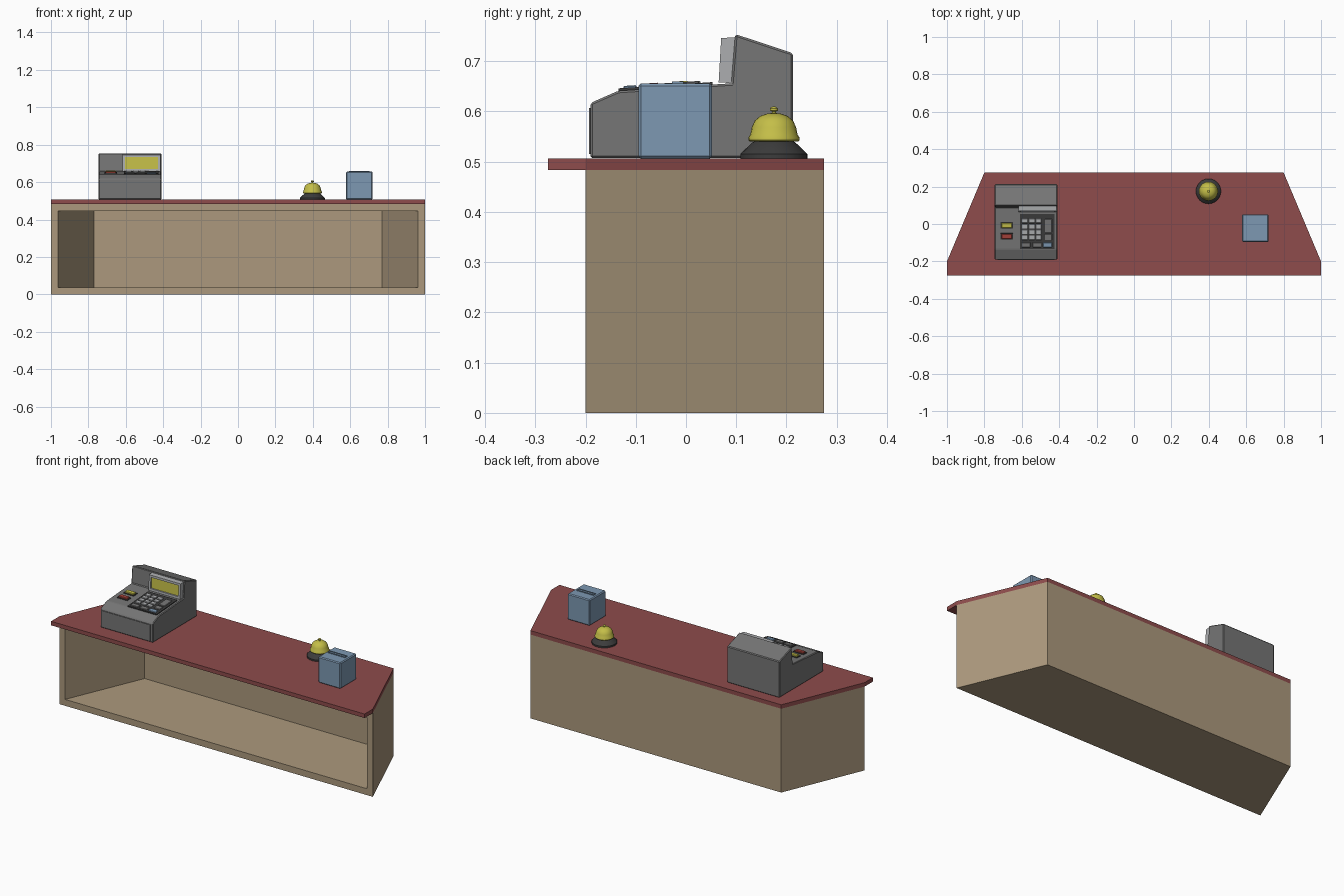
import bpy, bmesh, math
from mathutils import Matrix, Vector

if "Cube" in bpy.data.objects:
    bpy.data.objects.remove(bpy.data.objects["Cube"])


def material(name, r, g, b):
    """Flat material from display colour values, stored as linear."""
    col = [((v / 255 + 0.055) / 1.055) ** 2.4 for v in (r, g, b)] + [1]
    m = bpy.data.materials.new(name)
    m.use_nodes = True
    m.diffuse_color = col
    m.node_tree.nodes["Principled BSDF"].inputs["Base Color"].default_value = col
    return m


WOOD = material("tan wood", 172, 153, 125)
RED = material("dark red", 142, 76, 76)
GREY = material("register grey", 118, 118, 118)
DARK = material("charcoal", 60, 60, 60)
LIGHT = material("light grey", 172, 174, 176)
BLUE = material("dusty blue", 125, 152, 178)
YELLOW = material("yellow", 196, 190, 72)
BUTTON = material("button red", 165, 66, 58)


def finish(bm, name, *mats, smooth=False):
    bmesh.ops.recalc_face_normals(bm, faces=bm.faces)
    mesh = bpy.data.meshes.new(name)
    bm.to_mesh(mesh)
    bm.free()
    obj = bpy.data.objects.new(name, mesh)
    bpy.context.collection.objects.link(obj)
    for m in mats:
        mesh.materials.append(m)
    if smooth:
        bpy.ops.object.select_all(action='DESELECT')
        obj.select_set(True)
        bpy.context.view_layer.objects.active = obj
        bpy.ops.object.shade_smooth_by_angle(angle=math.radians(40))
    return obj


def prism(points, direction):
    """Extrude a closed outline of 3D points along a direction."""
    bm = bmesh.new()
    face = bm.faces.new([bm.verts.new(p) for p in points])
    out = bmesh.ops.extrude_face_region(bm, geom=[face])["geom"]
    bmesh.ops.translate(bm, vec=direction,
                        verts=[v for v in out if isinstance(v, bmesh.types.BMVert)])
    bmesh.ops.recalc_face_normals(bm, faces=bm.faces)
    return bm


def bevel(bm, width):
    bmesh.ops.bevel(bm, geom=bm.edges[:], offset=width, segments=1, affect='EDGES')


def block(name, mat, x0, x1, y0, y1, z0, z1, width=0):
    bm = prism([(x0, y0, z0), (x1, y0, z0), (x1, y1, z0), (x0, y1, z0)], (0, 0, z1 - z0))
    if width:
        bevel(bm, width)
    return finish(bm, name, mat)


def facing(bm, axis):
    return max(bm.faces, key=lambda f: f.normal.dot(Vector(axis)) * f.calc_area())


def recess(bm, face, border, shift, scale_x=1):
    """Inset a face, then push the inner part along a vector."""
    bmesh.ops.inset_individual(bm, faces=[face], thickness=border)
    inner = bmesh.ops.extrude_discrete_faces(bm, faces=[face])["faces"][0]
    for v in inner.verts:
        v.co += Vector(shift)
        v.co.x *= scale_x
    return inner


def lathe(name, mat, profile, centre, sides=24):
    bm = bmesh.new()
    verts = [bm.verts.new((r, 0, z)) for r, z in profile]
    edges = [bm.edges.new(pair) for pair in zip(verts, verts[1:])]
    bmesh.ops.spin(bm, geom=verts + edges, cent=(0, 0, 0), axis=(0, 0, 1),
                   angle=math.tau, steps=sides)
    bmesh.ops.remove_doubles(bm, verts=bm.verts, dist=0.0005)
    bmesh.ops.translate(bm, verts=bm.verts, vec=centre)
    return finish(bm, name, mat, smooth=True)


# Counter: tapered hollow body with an open front
FRONT, BACK, TOP = -0.2, 0.275, 0.483
bm = prism([(-1, FRONT, 0), (1, FRONT, 0), (0.8, BACK, 0), (-0.8, BACK, 0)], (0, 0, TOP))
recess(bm, facing(bm, (0, -1, 0)), 0.052, (0, 0.45, 0), 0.8)
finish(bm, "counter_body", WOOD)

# Counter top with a front overhang
bm = prism([(-1, -BACK, TOP), (1, -BACK, TOP), (1, FRONT, TOP), (0.8, BACK, TOP),
            (-0.8, BACK, TOP), (-1, FRONT, TOP)], (0, 0, 0.023))
finish(bm, "counter_top", RED)

# Register body from its side profile
LEFT, RIGHT = -0.745, -0.41
profile = [(-0.19, 0.507), (-0.19, 0.617), (-0.135, 0.641), (0.09, 0.656),
           (0.098, 0.754), (0.213, 0.716), (0.213, 0.507)]
bm = prism([(LEFT, y, z) for y, z in profile], (RIGHT - LEFT, 0, 0))
bevel(bm, 0.004)
finish(bm, "register_body", GREY)
block("register_drawer", GREY, LEFT + 0.015, RIGHT - 0.015, -0.193, -0.185, 0.515, 0.607)

# Parts lying on the sloping register panel
SLOPE = math.atan2(0.015, 0.225)


def on_panel(name, mat, x0, x1, y0, y1, height, width=0.0):
    obj = block(name, mat, x0, x1, y0 + 0.135, y1 + 0.135, -0.003, height, width)
    obj.data.transform(Matrix.Translation((0, -0.135, 0.641)) @ Matrix.Rotation(SLOPE, 4, 'X'))
    return obj


on_panel("keypad_base", DARK, -0.61, -0.425, -0.134, 0.053, 0.005)
for row in range(4):
    for col in range(3):
        x, y = -0.6 + col * 0.037, 0.006 - row * 0.03
        on_panel(f"number_key_{row}_{col}", LIGHT, x, x + 0.032, y, y + 0.024, 0.009, 0.002)
on_panel("tall_key", GREY, -0.477, -0.438, -0.043, 0.027, 0.009, 0.002)
on_panel("side_key", GREY, -0.477, -0.438, -0.086, -0.054, 0.009, 0.002)
for i, mat in enumerate((GREY, GREY, BLUE)):
    x = -0.6 + i * 0.057
    on_panel(f"lower_key_{i}", mat, x, x + 0.047, -0.124, -0.098, 0.009, 0.002)
for name, mat, y in (("yellow_button", YELLOW, -0.02), ("red_button", BUTTON, -0.079)):
    on_panel(name + "_rim", DARK, -0.714, -0.648, y - 0.004, y + 0.03, 0.004)
    on_panel(name, mat, -0.709, -0.653, y, y + 0.026, 0.011, 0.003)

# Register display: leaning frame with a sunken screen
bm = prism([(-0.617, 0.065, 0.658), (-0.617, 0.07, 0.746), (-0.617, 0.1, 0.748),
            (-0.617, 0.1, 0.656)], (0.202, 0, 0))
screen = recess(bm, facing(bm, (0, -1, 0)), 0.018, (0, 0.008, 0))
screen.material_index = 1
finish(bm, "register_display", LIGHT, YELLOW)

# Collection box with a slot in a raised rim
bm = prism([(0.578, -0.095, 0.506), (0.72, -0.095, 0.506), (0.72, 0.052, 0.506),
            (0.578, 0.052, 0.506)], (0, 0, 0.15))
bevel(bm, 0.005)
finish(bm, "collection_box", BLUE)
bm = prism([(0.594, -0.028, 0.655), (0.702, -0.028, 0.655), (0.702, -0.005, 0.655),
            (0.594, -0.005, 0.655)], (0, 0, 0.005))
recess(bm, facing(bm, (0, 0, 1)), 0.005, (0, 0, -0.0045))
finish(bm, "box_slot", BLUE)

# Service bell: dark foot, dome and plunger
BELL = (0.398, 0.175, 0.506)
lathe("bell_foot", DARK, [(0, 0), (0.067, 0), (0.067, 0.009), (0.058, 0.018), (0.043, 0.032),
                          (0.036, 0.036), (0, 0.036)], BELL)
lathe("bell_dome", YELLOW, [(0, 0.034), (0.048, 0.034), (0.051, 0.037), (0.051, 0.042),
                            (0.047, 0.048), (0.044, 0.063), (0.038, 0.076), (0.027, 0.085),
                            (0.012, 0.090), (0, 0.091)], BELL)
lathe("bell_plunger", YELLOW, [(0, 0.088), (0.004, 0.088), (0.004, 0.094), (0.008, 0.096),
                               (0.008, 0.100), (0.005, 0.103), (0, 0.104)], BELL, 16)
